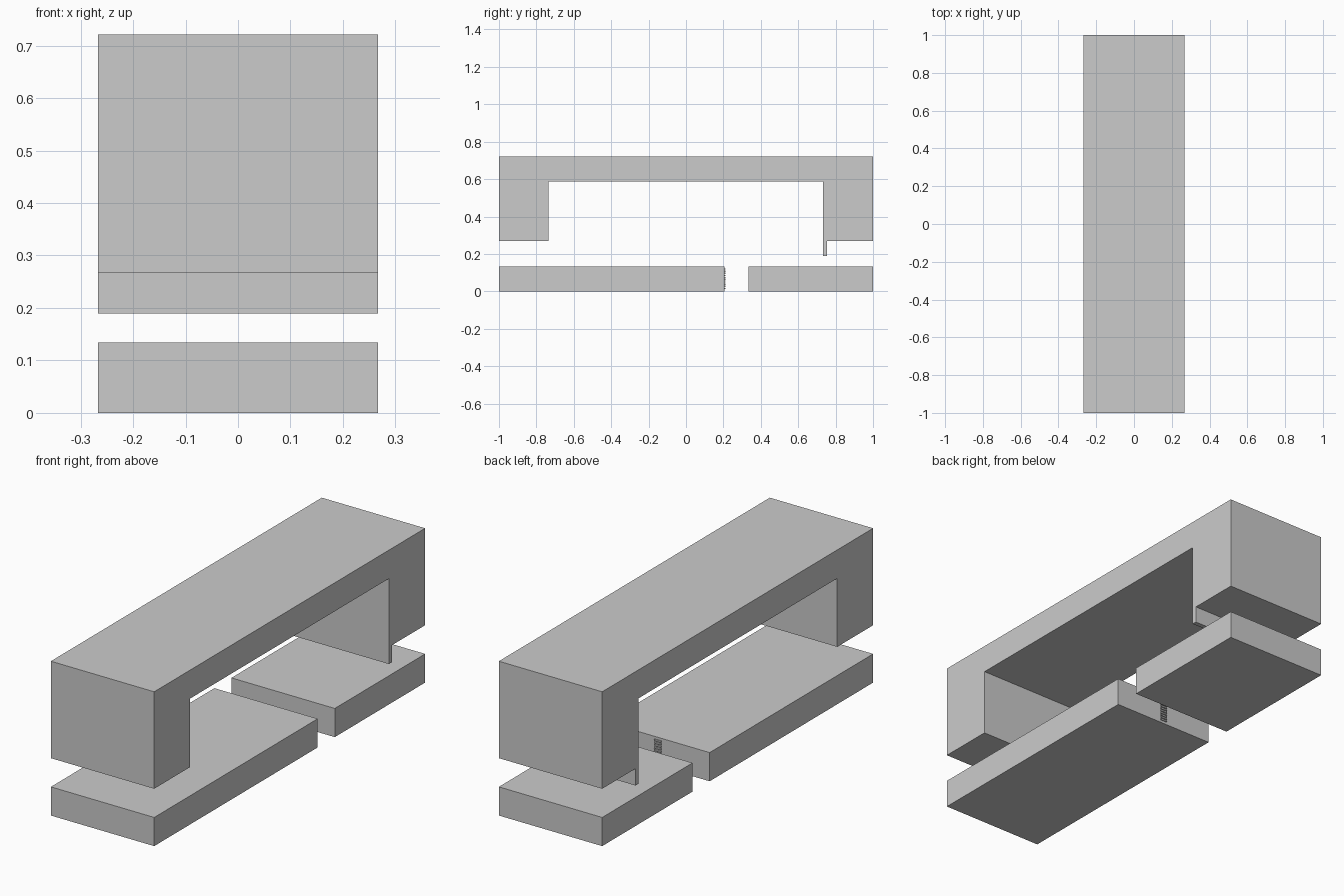
import bpy, bmesh

if "Cube" in bpy.data.objects:
    bpy.data.objects.remove(bpy.data.objects["Cube"])

HALF = 0.267    # half width of every main part
THICK = 0.134   # slab thickness


def extrude_profile(name, profile, half=HALF):
    """Side profile (y, z) extruded symmetrically along x."""
    bm = bmesh.new()
    face = bm.faces.new([bm.verts.new((-half, y, z)) for y, z in profile])
    side = bmesh.ops.extrude_face_region(bm, geom=[face])["geom"]
    verts = [g for g in side if isinstance(g, bmesh.types.BMVert)]
    bmesh.ops.translate(bm, verts=verts, vec=(2 * half, 0, 0))
    bmesh.ops.recalc_face_normals(bm, faces=bm.faces)
    mesh = bpy.data.meshes.new(name)
    bm.to_mesh(mesh)
    bm.free()
    obj = bpy.data.objects.new(name, mesh)
    bpy.context.collection.objects.link(obj)
    return obj


def slab(name, y0, y1, z0=0.0, z1=THICK, half=HALF):
    return extrude_profile(name, [(y0, z0), (y1, z0), (y1, z1), (y0, z1)], half)


# Upper bridge: beam, two hanging legs and a thin lip on the rear leg
extrude_profile("upper_bridge", [
    (-1, 0.268), (-0.735, 0.268), (-0.735, 0.588), (0.732, 0.588),
    (0.732, 0.189), (0.754, 0.189), (0.754, 0.268), (1, 0.268),
    (1, 0.721), (-1, 0.721)])

# Lower slabs with a gap between them
slab("front_base_slab", -1, 0.207)
slab("rear_base_slab", 0.333, 1)

# Column of fine ridges on the inner end of the front slab
RIDGES = 10
for i in range(RIDGES):
    z = 0.012 + i * 0.0115
    slab(f"end_ridge_{i + 1}", 0.205, 0.212, z, z + 0.007, 0.018)
